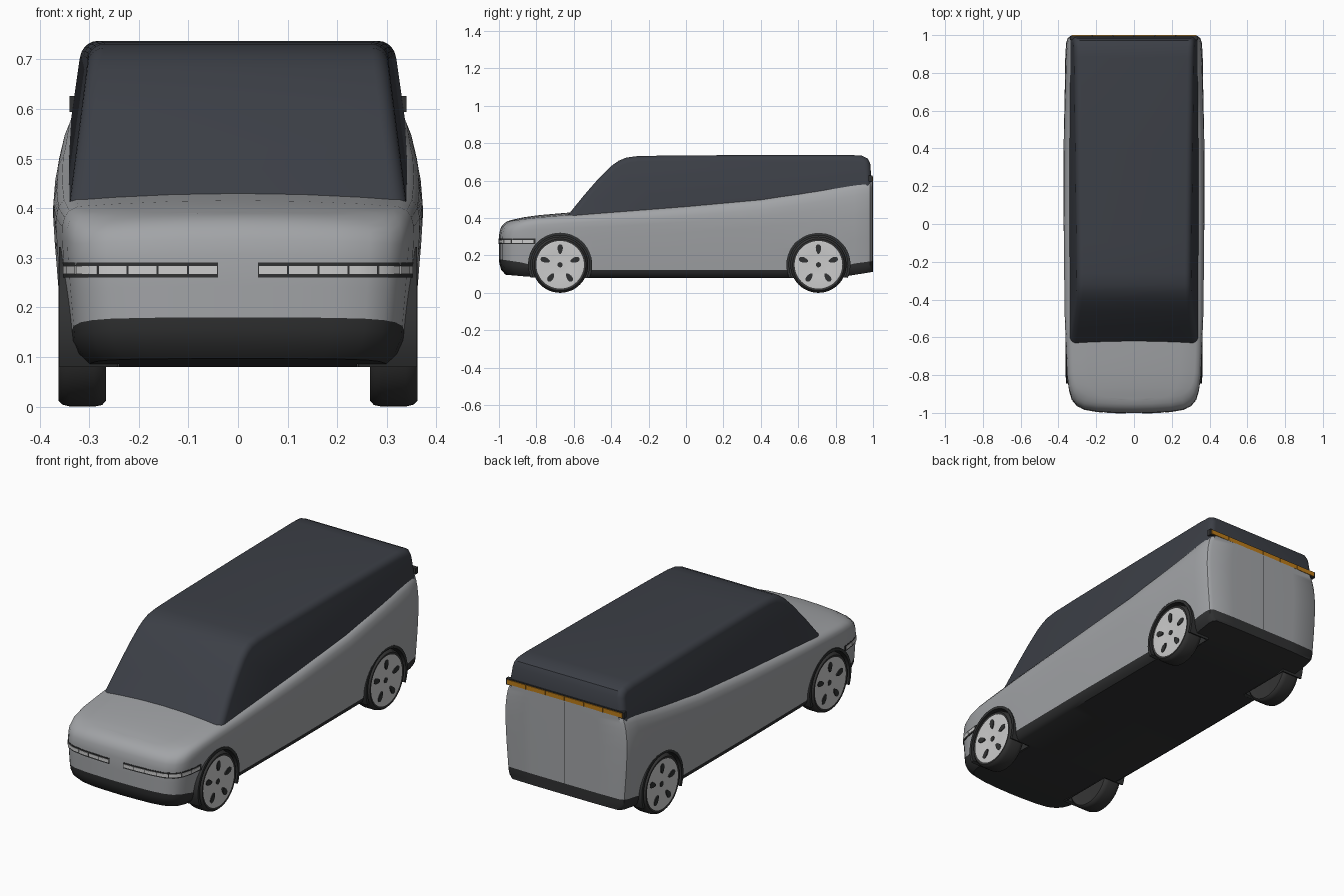
import bpy, bmesh, math
from mathutils import Vector

if "Cube" in bpy.data.objects:
    bpy.data.objects.remove(bpy.data.objects["Cube"])


def material(name, r, g, b):
    m = bpy.data.materials.new(name)
    m.diffuse_color = (r, g, b, 1)
    m.use_nodes = True
    m.node_tree.nodes["Principled BSDF"].inputs["Base Color"].default_value = m.diffuse_color
    return m


PAINT = material("grey_paint", .36, .37, .385)
GLASS = material("dark_glass", .045, .05, .062)
BLACK = material("black_plastic", .03, .031, .032)
RUBBER = material("rubber", .035, .035, .035)
ORANGE = material("orange_lamp", .5, .2, .01)
WHITE = material("white_lamp", .85, .85, .85)


def interp(table, v):
    if v <= table[0][0]:
        return table[0][1]
    for (a, p), (b, q) in zip(table, table[1:]):
        if v <= b:
            return p + (q - p) * (v - a) / (b - a)
    return table[-1][1]


def finish(name, bm, mat=None, angle=30):
    bmesh.ops.remove_doubles(bm, verts=bm.verts, dist=1e-4)
    bmesh.ops.recalc_face_normals(bm, faces=bm.faces)
    me = bpy.data.meshes.new(name)
    bm.to_mesh(me)
    bm.free()
    ob = bpy.data.objects.new(name, me)
    bpy.context.collection.objects.link(ob)
    if mat:
        me.materials.append(mat)
    bpy.ops.object.select_all(action='DESELECT')
    ob.select_set(True)
    bpy.context.view_layer.objects.active = ob
    if angle:
        bpy.ops.object.shade_smooth_by_angle(angle=math.radians(angle))
    return ob


def loft(bm, rings, caps=True):
    vs = [[bm.verts.new(p) for p in r] for r in rings]
    n = len(vs[0])
    for a, b in zip(vs, vs[1:]):
        for i in range(n):
            j = (i + 1) % n
            bm.faces.new((a[i], a[j], b[j], b[i]))
    if caps:
        bm.faces.new(vs[0])
        bm.faces.new(vs[-1])


def box(bm, x0, x1, y0, y1, z0, z1):
    loft(bm, [[(x, y0, z0), (x, y1, z0), (x, y1, z1), (x, y0, z1)] for x in (x0, x1)])


# Shape curves of the body
WIDTH = [(.08, .335), (.13, .352), (.25, .363), (.4, .375), (.5, .371), (.6, .358)]
PLAN = [(-.8, .36), (-.5, .371), (0, .375), (.5, .373), (.9, .364)]
BELT = [(-.93, .378), (-.88, .39), (-.8, .402), (-.63, .417), (0, .463), (.4, .5), (.67, .543), (1, .6)]
SPLIT = [(-1, .18), (-.83, .155), (-.75, .122), (.78, .122), (.85, .15), (1, .17)]
BOTTOM = [(-1, .1), (-.83, .085), (-.7, .08), (.8, .08), (1, .112)]
CROWN = [(-.6, .012), (0, 0)]
half = [(0, -1), (.1, -.998), (.2, -.992), (.27, -.98), (.31, -.96), (.335, -.93), (.35, -.88)]
half += [(interp(PLAN, -.8 + .1 * i), -.8 + .1 * i) for i in range(18)]
half += [(.36, .96), (.352, .985), (.335, .996), (.2, 1), (0, 1)]
outline = half + [(-x, y) for x, y in half[-2:0:-1]]


def body_ring(t, lo, hi, d, nose, squash=1.0):
    """Ring at height fraction t between lo and hi, pulled in by d and at the nose."""
    ring = []
    for x, y in outline:
        yy = y + nose * min(1, max(0, (-.75 - y) / .2))
        z0, z1 = lo(x * squash, yy), hi(x * squash, yy)
        z = z0 + t * (z1 - z0)
        dd = d * interp([(-.6, 1), (.6, .8), (1, .5)], y)
        ring.append((x * (interp(WIDTH, z) - dd) / .375 * squash, yy, z))
    return ring


def top(x, y):
    return interp(BELT, y) + interp(CROWN, y) * (1 - (x / .36) ** 2)


def split(x, y):
    return interp(SPLIT, y)


def bottom(x, y):
    return interp(BOTTOM, y)


# Painted lower body with bonnet
bm = bmesh.new()
levels = [(0, 0, 0, 0), (0, 0, 0, 1), (.3, 0, 0, 1), (.6, 0, 0, 1), (.75, .001, .006, 1), (.85, .003, .015, 1),
          (.92, .009, .03, 1), (.97, .02, .046, 1), (1, .04, .07, 1),
          (1, .04, .07, .75), (1, .04, .07, .4), (1, .04, .07, 0)]
loft(bm, [body_ring(t, split, top, d, n, s) for t, d, n, s in levels], False)
body = finish("lower_body", bm, PAINT, 35)

# Black bumpers, sills and floor
bm = bmesh.new()
levels = [(0, .02, .035, 0), (0, .02, .035, 1), (.3, .005, .012, 1), (.7, 0, .002, 1), (1, 0, 0, 1), (1, 0, 0, 0)]
loft(bm, [body_ring(t, bottom, split, d, n, s) for t, d, n, s in levels], False)
trim = finish("bumpers_and_sills", bm, BLACK, 35)

# Wheel arch cut-outs
AXLES = (-.673, .708)
HUB = .15


def circle(x, r, cy, n=48, a0=0, a1=360):
    full = a1 - a0 == 360
    m = n if full else n + 1
    return [(x, cy + r * math.cos(math.radians(a0 + (a1 - a0) * i / n)),
             HUB + r * math.sin(math.radians(a0 + (a1 - a0) * i / n))) for i in range(m)]


bm = bmesh.new()
for cy in AXLES:
    for s in (-1, 1):
        loft(bm, [circle(s * .24, .17, cy), circle(s * .45, .17, cy)])
cutter = finish("arch_cutter", bm, None, 0)
cutter.hide_render = True
for ob in (body, trim):
    bpy.context.view_layer.objects.active = ob
    mod = ob.modifiers.new("arches", 'BOOLEAN')
    mod.operation, mod.solver, mod.object = 'DIFFERENCE', 'EXACT', cutter
    bpy.ops.object.modifier_apply(modifier=mod.name)
bpy.data.objects.remove(cutter)

# Dark cabin: side profile with rounded edges towards the sloping sides
prof = [(-.67, .37), (-.63, .417), (-.545, .522), (-.464, .615), (-.4, .678), (-.36, .706), (-.32, .723),
        (-.26, .731), (-.1, .734), (.4, .737), (.88, .737), (.94, .733), (.972, .718), (.985, .69),
        (.992, .6), (.992, .5), (.5, .42), (0, .38)]


def cabin_ring(side, a, r=.03):
    ring, n = [], len(prof)
    for i, (y, z) in enumerate(prof):
        p, q = Vector(prof[i - 1]), Vector(prof[(i + 1) % n])
        d1, d2 = (Vector((y, z)) - p).normalized(), (q - Vector((y, z))).normalized()
        d = (d1 + d2).normalized()
        off = r * (1 - math.sin(a))
        y, z = y + d.y * off, z - d.x * off
        ring.append((side * (.405 + .013 * y - .14 * z - r * (1 - math.cos(a))), y, z))
    return ring


bm = bmesh.new()
steps = [i * math.pi / 10 for i in range(6)]
loft(bm, [cabin_ring(-1, a) for a in steps] + [cabin_ring(1, a) for a in reversed(steps)])
finish("cabin_glass", bm, GLASS, 35)

# Headlight strips following the nose outline
wide = interp(WIDTH, .275) / .375
path = [Vector((x * wide, y)) for x, y in half[:9]]


def along(s):
    for p, q in zip(path, path[1:]):
        d = (q - p).length
        if s <= d:
            break
        s -= d
    t = (q - p).normalized()
    return p + t * s, Vector((t.y, -t.x))


def strip(bm, s0, s1, z0, z1, depth, side):
    rings = []
    n = max(2, int((s1 - s0) / .015))
    for i in range(n + 1):
        p, nr = along(s0 + (s1 - s0) * i / n)
        a, b = p - nr * .006, p + nr * depth
        rings.append([(side * v.x, v.y, z) for v, z in ((a, z0), (b, z0), (b, z1), (a, z1))])
    loft(bm, rings)


frame, lamp = bmesh.new(), bmesh.new()
for side in (-1, 1):
    strip(frame, .04, .475, .26, .29, .002, side)
    for i in range(7):
        strip(lamp, .042 + .061 * i, .042 + .061 * i + .057, .267, .283, .004, side)
finish("headlight_frames", frame, BLACK)
finish("headlights", lamp, WHITE)

# Tail light bar and rear door seam
frame, lamp = bmesh.new(), bmesh.new()
box(frame, -.34, .34, .975, .996, .594, .626)
for i in range(6):
    x = -.333 + .111 * i
    box(lamp, x + .0015, x + .1095, .985, 1.0, .599, .622)
finish("tail_light_frame", frame, BLACK)
finish("tail_light_bar", lamp, ORANGE)
bm = bmesh.new()
box(bm, -.0015, .0015, .99, 1.001, .17, .594)
finish("rear_door_seam", bm, BLACK)

# Wheels and arch liners
TYRE = [(.1, .27), (.138, .266), (.147, .274), (.15, .29), (.15, .338), (.146, .354), (.138, .362), (.127, .36), (.12, .34)]
RIM = [(.0, .28), (.122, .28), (.13, .352), (.128, .36), (.12, .361), (.06, .355), (.03, .355), (0, .355)]
for cy, end in zip(AXLES, ("front", "rear")):
    for s, hand in ((-1, "left"), (1, "right")):
        tag = end + "_" + hand
        bm = bmesh.new()
        loft(bm, [circle(s * x, r, cy) for r, x in TYRE])
        finish("tyre_" + tag, bm, RUBBER, 40)
        bm = bmesh.new()
        loft(bm, [circle(s * x, r, cy) for r, x in RIM], False)
        finish("rim_" + tag, bm, None, 30)
        # teardrop openings and hub cap
        bm = bmesh.new()
        for k in range(5):
            a = math.radians(90 + 72 * k)
            ring = []
            for i in range(16):
                u = math.tau * i / 16
                rad = .083 + .026 * math.cos(u)
                tan = .014 * math.sin(u) * (1 + .3 * math.cos(u))
                ring.append((rad * math.cos(a) - tan * math.sin(a), rad * math.sin(a) + tan * math.cos(a)))
            loft(bm, [[(s * x, cy + p, HUB + q) for p, q in ring] for x in (.35, .3615)])
        loft(bm, [circle(s * .35, .014, cy, 16), circle(s * .3575, .014, cy, 16)])
        finish("rim_openings_" + tag, bm, BLACK)
        # liner arc with inner wall
        bm = bmesh.new()
        arcs = [circle(s * x, r, cy, 32, -24, 204) for x, r in ((.245, .157), (.361, .157), (.361, .1715), (.245, .1715))]
        loft(bm, [list(p) for p in zip(*arcs)])
        loft(bm, [circle(s * x, .17, cy, 32, -24, 204) for x in (.242, .247)])
        finish("arch_liner_" + tag, bm, BLACK, 30)
